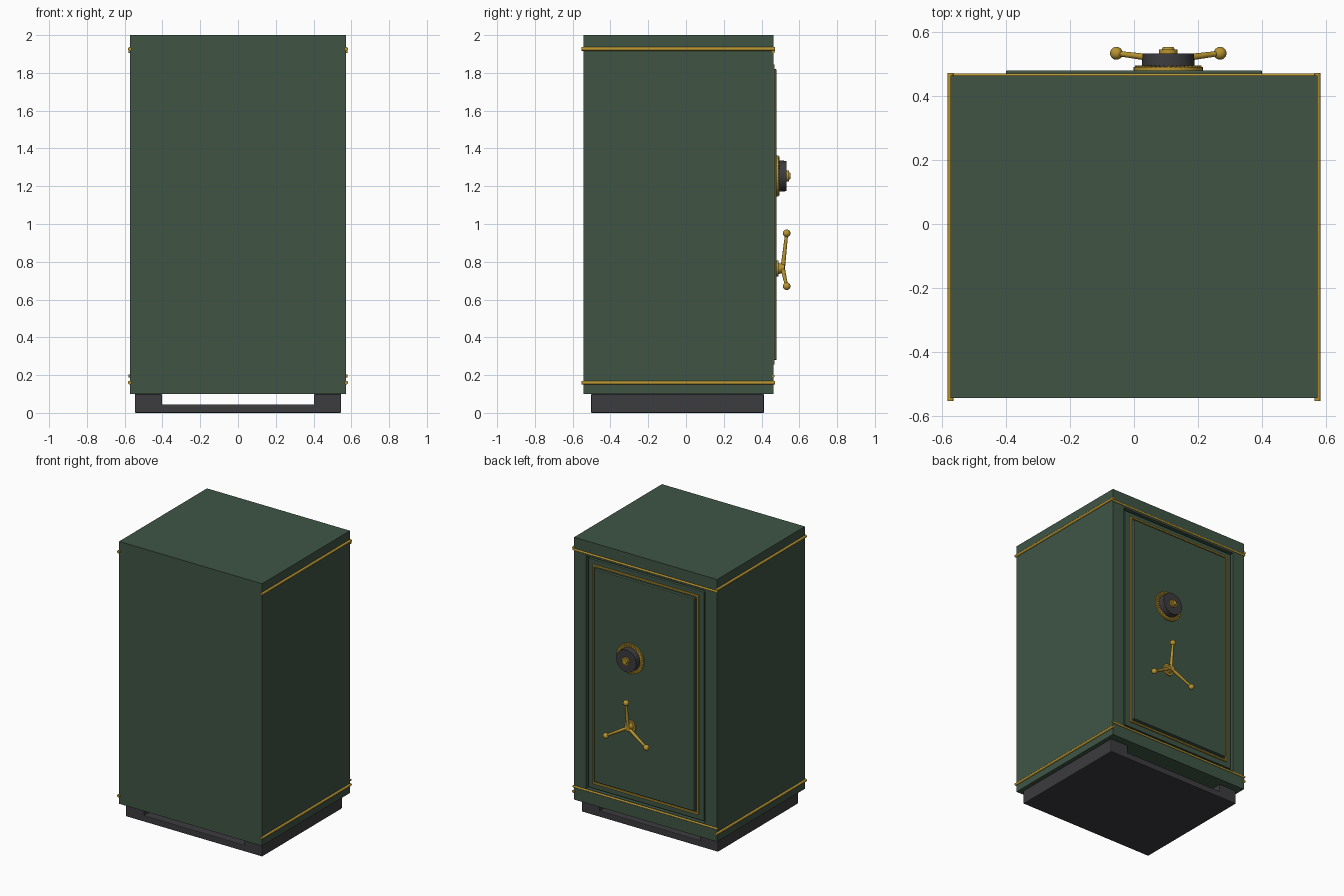
import bpy, math
from mathutils import Vector

if "Cube" in bpy.data.objects:
    bpy.data.objects.remove(bpy.data.objects["Cube"])


def material(name, rgb):
    m = bpy.data.materials.new(name)
    m.diffuse_color = (*rgb, 1)
    m.use_nodes = True
    m.node_tree.nodes["Principled BSDF"].inputs["Base Color"].default_value = m.diffuse_color
    return m


GREEN = material("green_paint", (0.05, 0.09, 0.06))
GOLD = material("brass", (0.48, 0.30, 0.03))
DARK = material("dark_iron", (0.045, 0.045, 0.05))


def finish(name, mat, smooth=False):
    ob = bpy.context.object
    ob.name = name
    ob.data.materials.append(mat)
    if smooth:
        bpy.ops.object.shade_smooth_by_angle(angle=math.radians(35))
    return ob


def box(name, lo, hi, mat, bevel=0):
    lo, hi = Vector(lo), Vector(hi)
    bpy.ops.mesh.primitive_cube_add(size=1, location=(lo + hi) / 2)
    bpy.context.object.scale = hi - lo
    bpy.ops.object.transform_apply(location=False, rotation=False, scale=True)
    ob = finish(name, mat)
    if bevel:
        b = ob.modifiers.new("bevel", "BEVEL")
        b.width, b.segments = bevel, 2
    return ob


def rod(name, a, b, r1, r2, mat, sides=16):
    a, b = Vector(a), Vector(b)
    bpy.ops.mesh.primitive_cone_add(vertices=sides, radius1=r1, radius2=r2,
                                    depth=(b - a).length, location=(a + b) / 2)
    bpy.context.object.rotation_euler = (b - a).to_track_quat('Z', 'Y').to_euler()
    return finish(name, mat, True)


def disc(name, x, z, y0, y1, r, mat, r2=None):
    return rod(name, (x, y0, z), (x, y1, z), r, r if r2 is None else r2, mat, 48)


def cut(ob, cutter):
    m = ob.modifiers.new("cut", "BOOLEAN")
    m.object, m.solver = cutter, 'EXACT'
    cutter.hide_render = True
    cutter.hide_viewport = True
    cutter.display_type = 'WIRE'


BACK = 0.463

# cabinet with a recess for the door
body = box("cabinet", (-0.573, -0.543, 0.1), (0.573, BACK, 2.0), GREEN)
cut(body, box("door_recess_cutter", (-0.478, BACK - 0.03, 0.205), (0.478, 0.6, 1.892), GREEN))

# base tray with two raised runners
box("base_slab", (-0.546, -0.503, 0), (0.546, 0.413, 0.045), DARK, 0.005)
for s, side in ((-1, "left"), (1, "right")):
    x0, x1 = sorted((s * 0.402, s * 0.546))
    box(side + "_base_runner", (x0, -0.503, 0), (x1, 0.413, 0.1), DARK, 0.005)
    # side brass mouldings
    for z in (0.16, 1.927):
        rod(side + "_moulding", (s * 0.573, -0.552, z), (s * 0.573, 0.471, z), 0.01, 0.01, GOLD)

# thin brass mouldings above and below the door
for z in (0.195, 1.912):
    rod("door_side_moulding", (-0.58, BACK, z), (0.58, BACK, z), 0.007, 0.007, GOLD)

# door slab and raised panel
box("door", (-0.464, BACK - 0.032, 0.218), (0.464, BACK - 0.005, 1.878), GREEN, 0.004)
box("door_panel", (-0.4, BACK - 0.01, 0.28), (0.4, 0.48, 1.82), GREEN, 0.005)

# brass frame round the panel
corners = [(-0.417, 0.262), (0.417, 0.262), (0.417, 1.838), (-0.417, 1.838)]
for i, (x, z) in enumerate(corners):
    x2, z2 = corners[(i + 1) % 4]
    lo = (min(x, x2) - 0.006, BACK - 0.008, min(z, z2) - 0.006)
    hi = (max(x, x2) + 0.006, BACK + 0.006, max(z, z2) + 0.006)
    box("panel_trim", lo, hi, GOLD, 0.003)

# combination dial
DX, DZ = 0.107, 1.254
disc("dial_flange", DX, DZ, 0.475, 0.49, 0.108, GOLD)
disc("dial_drum", DX, DZ, 0.488, 0.532, 0.083, DARK, 0.08)
disc("dial_cap", DX, DZ, 0.53, 0.545, 0.029, GOLD)
disc("dial_cap_tip", DX, DZ, 0.545, 0.553, 0.02, GOLD, 0.016)
for i in range(40):
    a = i * math.tau / 40
    t = box("dial_tick", (-0.002, -0.004, -0.008), (0.002, 0.004, 0.008), GOLD)
    t.location = (DX + 0.096 * math.sin(a), 0.491, DZ + 0.096 * math.cos(a))
    t.rotation_euler = (0, a, 0)

# three-spoke handle
HZ = 0.764
disc("handle_plate", DX, HZ, 0.475, 0.489, 0.043, GOLD)
disc("handle_hub", DX, HZ, 0.487, 0.522, 0.029, GOLD, 0.024)
for i in range(3):
    a = i * math.tau / 3
    tip = (DX + 0.187 * math.sin(a), 0.533, HZ + 0.187 * math.cos(a))
    rod("handle_spoke", (DX, 0.512, HZ), tip, 0.012, 0.008, GOLD)
    bpy.ops.mesh.primitive_uv_sphere_add(segments=24, ring_count=12, radius=0.02, location=tip)
    finish("handle_ball", GOLD, True)
